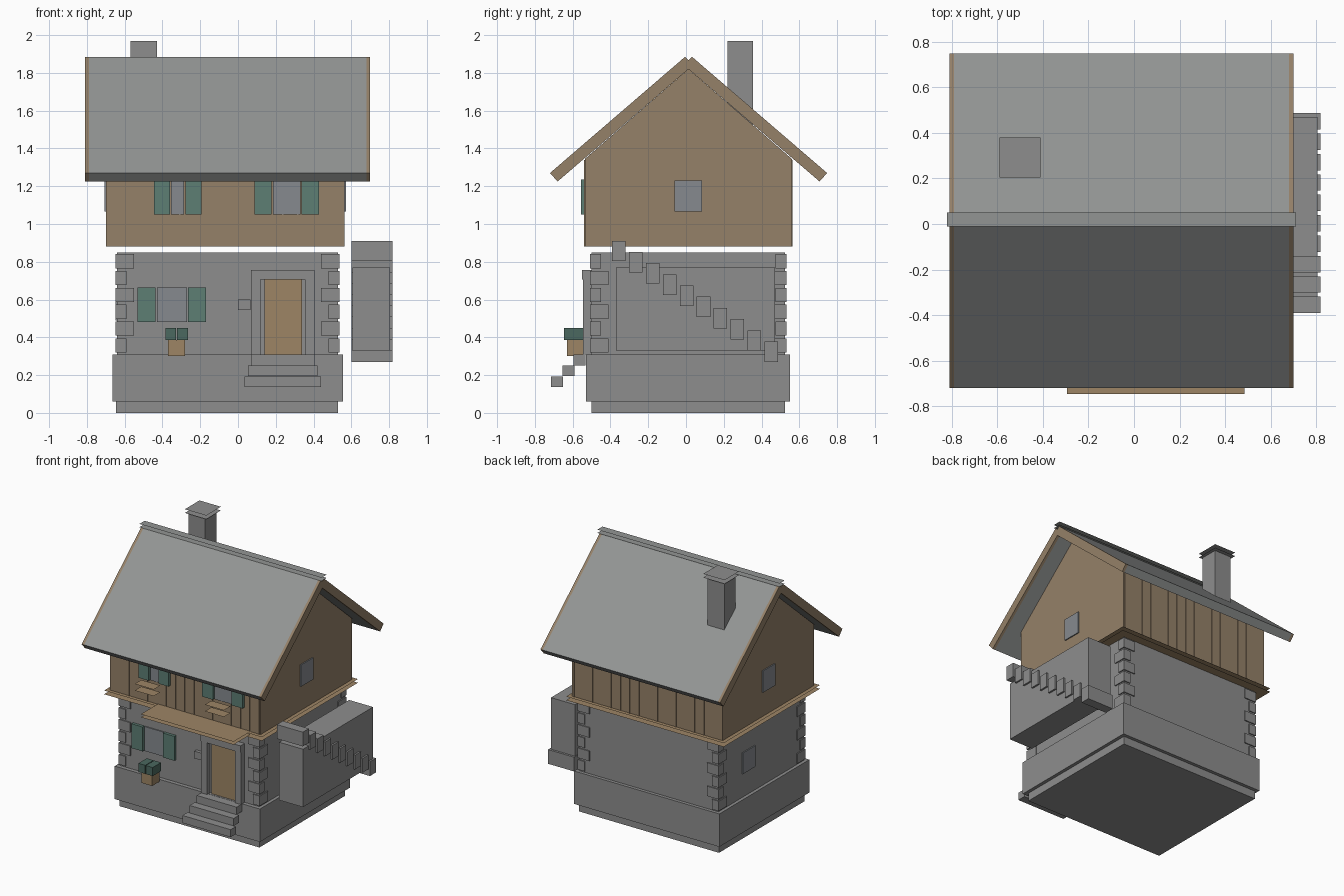
import bpy
import bmesh
from mathutils import Vector

cube = bpy.data.objects.get("Cube")
if cube:
    bpy.data.objects.remove(cube)


def material(name, r, g, b):
    m = bpy.data.materials.new(name)
    m.use_nodes = True
    m.diffuse_color = (r, g, b, 1)
    m.node_tree.nodes["Principled BSDF"].inputs["Base Color"].default_value = (r, g, b, 1)
    return m


STONE = material("stone grey", 0.27, 0.27, 0.27)
ROOF = material("roof grey", 0.29, 0.30, 0.295)
WOOD = material("wall wood", 0.30, 0.22, 0.14)
BOARD = material("door wood", 0.34, 0.235, 0.13)
GREEN = material("shutter green", 0.11, 0.21, 0.175)
LEAF = material("leaf green", 0.07, 0.14, 0.115)
GLASS = material("window grey", 0.24, 0.255, 0.275)


def finish(name, bm, mat):
    bmesh.ops.recalc_face_normals(bm, faces=bm.faces)
    mesh = bpy.data.meshes.new(name)
    bm.to_mesh(mesh)
    bm.free()
    mesh.materials.append(mat)
    ob = bpy.data.objects.new(name, mesh)
    bpy.context.collection.objects.link(ob)
    return ob


def box(name, x, y, z, mat, open_sides=False):
    """Box from (min, max) ranges; open_sides keeps only top and bottom sheets."""
    bm = bmesh.new()
    bmesh.ops.create_cube(bm, size=1)
    for v in bm.verts:
        v.co = Vector([r[0] if c < 0 else r[1] for c, r in zip(v.co, (x, y, z))])
    if open_sides:
        bm.normal_update()
        sides = [f for f in bm.faces if abs(f.normal.z) < 0.5]
        bmesh.ops.delete(bm, geom=sides, context="FACES")
    return finish(name, bm, mat)


def prism(name, profile, x0, x1, mat):
    """Extrude a (y, z) profile along x."""
    bm = bmesh.new()
    face = bm.faces.new([bm.verts.new((x0, y, z)) for y, z in profile])
    ext = bmesh.ops.extrude_face_region(bm, geom=[face])
    moved = [g for g in ext["geom"] if isinstance(g, bmesh.types.BMVert)]
    bmesh.ops.translate(bm, verts=moved, vec=(x1 - x0, 0, 0))
    return finish(name, bm, mat)


def around(c, half):
    return (c - half, c + half)


# Stone ground floor
box("foundation", (-0.645, 0.53), (-0.5, 0.525), (0, 0.06), STONE)
box("plinth", (-0.665, 0.555), (-0.53, 0.55), (0.06, 0.31), STONE)
WX, WY = (-0.64, 0.53), (-0.5, 0.525)
box("stone_wall", WX, WY, (0.31, 0.85), STONE)

# Alternating corner stones
for i, sx in enumerate((1, -1)):
    for j, sy in enumerate((1, -1)):
        cx, cy = WX[sx > 0], WY[sy > 0]
        for k in range(6):
            lx, ly = (0.09, 0.05) if k % 2 else (0.05, 0.09)
            xs = sorted((cx + sx * 0.008, cx - sx * lx))
            ys = sorted((cy + sy * 0.008, cy - sy * ly))
            z = 0.32 + k * 0.089
            box(f"corner_stone_{i}{j}{k}", xs, ys, (z, z + 0.075), STONE)

# Timber upper floor with gables
MID = 0.0135
prism("timber_wall", [(-0.535, 0.88), (0.56, 0.88), (0.56, 1.345),
                      (MID, 1.82), (-0.535, 1.345)], -0.70, 0.565, WOOD)
box("floor_trim", (-0.73, 0.595), (-0.565, 0.59), (0.852, 0.88), BOARD, True)
for k in range(16):
    x = -0.62 + k * 0.078
    box(f"front_batten_{k}", around(x, 0.004), (-0.539, -0.535), (0.88, 1.34), WOOD)
    box(f"back_batten_{k}", around(x, 0.004), (0.56, 0.564), (0.88, 1.34), WOOD)

# Roof slabs and their wooden verge boards
slab = [(-0.72, 1.27), (-0.005, 1.885), (MID, 1.867), (MID, 1.82), (-0.68, 1.225)]
for side, prof in (("front", slab), ("back", [(2 * MID - y, z) for y, z in slab])):
    prism(f"{side}_roof", prof, -0.79, 0.68, ROOF)
    prism(f"{side}_verge_left", prof, 0.68, 0.70, WOOD)
    prism(f"{side}_verge_right", prof, -0.81, -0.79, WOOD)
box("ridge_cap", (-0.82, 0.71), (-0.012, 0.05), (1.885, 1.91), ROOF, True)

# Chimney
box("chimney", (-0.57, -0.43), (0.22, 0.355), (1.5, 1.968), STONE)
box("chimney_cap", (-0.59, -0.41), (0.205, 0.38), (1.972, 2.0), STONE, True)


# Front windows with shutters
def front_window(name, x, half, shutter, y, z):
    box(name + "_pane", around(x, half), (y - 0.008, y), z, GLASS)
    for s, side in ((-1, "right"), (1, "left")):
        c = x + s * (half + shutter / 2 + 0.006)
        box(f"{name}_shutter_{side}", around(c, shutter / 2), (y - 0.022, y), z, GREEN)


front_window("lower_window", -0.35, 0.08, 0.095, -0.5, (0.48, 0.665))
front_window("upper_window_right", -0.32, 0.035, 0.085, -0.535, (1.05, 1.235))
front_window("upper_window_left", 0.2575, 0.073, 0.092, -0.535, (1.05, 1.235))
for side, x in (("right", -0.33), ("left", 0.26)):
    box(f"upper_sill_{side}", around(x, 0.08), (-0.655, -0.575), (1.0, 1.05), BOARD, True)

# Side windows
for side, x in (("left", (0.565, 0.573)), ("right", (-0.708, -0.70))):
    box(f"gable_window_{side}", x, (-0.06, 0.085), (1.065, 1.23), GLASS)
box("side_window", (-0.648, -0.64), (0.09, 0.24), (0.49, 0.65), GLASS)

# Planter
box("planter", (-0.37, -0.28), (-0.63, -0.545), (0.30, 0.385), BOARD)
for side, x in (("right", (-0.385, -0.328)), ("left", (-0.322, -0.265))):
    box(f"planter_leaves_{side}", x, (-0.645, -0.545), (0.385, 0.45), LEAF)

# Entrance
box("door_recess", (0.12, 0.355), (-0.506, -0.5), (0.31, 0.705), STONE)
box("door", (0.14, 0.34), (-0.515, -0.506), (0.31, 0.705), BOARD)
for side, x in (("right", (0.07, 0.12)), ("left", (0.355, 0.405))):
    box(f"door_jamb_{side}", x, (-0.545, -0.5), (0.31, 0.705), STONE)
box("door_lintel", (0.07, 0.405), (-0.55, -0.5), (0.705, 0.757), STONE)
box("wall_box", (0.0, 0.065), (-0.525, -0.5), (0.545, 0.60), STONE)
box("door_canopy", (-0.295, 0.485), (-0.745, -0.54), (0.862, 0.885), BOARD, True)
for k in range(3):
    y, z = -0.595 - k * 0.06, 0.252 - k * 0.058
    box(f"door_step_{k}", (0.07 - k * 0.018, 0.405 + k * 0.017),
        (y, y + 0.064), (z, z + 0.057), STONE)

# Side staircase: solid core with steps running down to the back
box("stair_core", (0.605, 0.805), (-0.37, 0.47), (0.33, 0.77), STONE)
for k in range(10):
    box(f"stair_step_{k}", (0.60, 0.818), around(-0.355 + k * 0.0895, 0.036),
        around(0.857 - k * 0.0592, 0.054), STONE)
